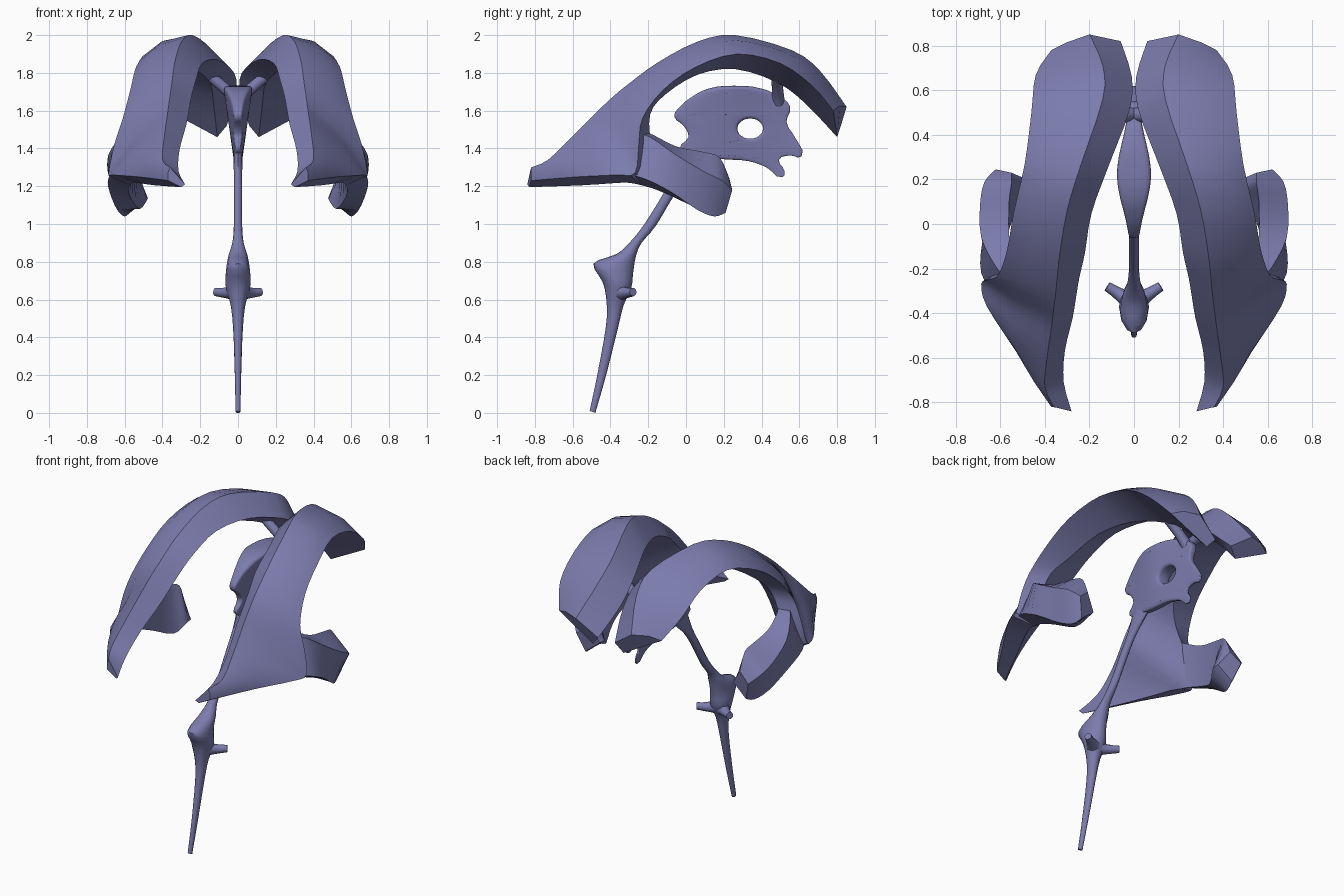
import bpy, bmesh, math
from mathutils import Vector as V

if "Cube" in bpy.data.objects:
    bpy.data.objects.remove(bpy.data.objects["Cube"])

mat = bpy.data.materials.new("violet_grey")
mat.diffuse_color = (.2, .2, .42, 1)
mat.use_nodes = True
mat.node_tree.nodes["Principled BSDF"].inputs["Base Color"].default_value = mat.diffuse_color


def finish(name, bm, angle=40):
    bmesh.ops.recalc_face_normals(bm, faces=bm.faces)
    me = bpy.data.meshes.new(name)
    bm.to_mesh(me)
    bm.free()
    me.materials.append(mat)
    ob = bpy.data.objects.new(name, me)
    bpy.context.collection.objects.link(ob)
    bpy.ops.object.select_all(action='DESELECT')
    ob.select_set(True)
    bpy.context.view_layer.objects.active = ob
    bpy.ops.object.shade_smooth_by_angle(angle=math.radians(angle))
    return ob


def smooth_rings(rings, n):
    # Catmull-Rom interpolation between cross-sections
    out = []
    for i in range(len(rings) - 1):
        q = [rings[max(i - 1, 0)], rings[i], rings[i + 1], rings[min(i + 2, len(rings) - 1)]]
        for k in range(n):
            t = k / n
            out.append([0.5 * (2 * b + (c - a) * t + (2 * a - 5 * b + 4 * c - d) * t * t
                               + (3 * b - a - 3 * c + d) * t ** 3) for a, b, c, d in zip(*q)])
    return out + [rings[-1]]


def loft(name, rings, n=3, sx=1, angle=40):
    bm = bmesh.new()
    vs = [[bm.verts.new((p.x * sx, p.y, p.z)) for p in r] for r in smooth_rings(rings, n)]
    m = len(vs[0])
    for a, b in zip(vs, vs[1:]):
        for j in range(m):
            bm.faces.new((a[j], a[(j + 1) % m], b[(j + 1) % m], b[j]))
    bm.faces.new(vs[0])
    bm.faces.new(vs[-1][::-1])
    return finish(name, bm, angle)


def tube(name, pts, radii, sx):
    rings = []
    for i, p in enumerate(pts):
        d = V(pts[min(i + 1, len(pts) - 1)]) - V(pts[max(i - 1, 0)])
        rot = d.to_track_quat('Z', 'Y')
        rings.append([V(p) + rot @ V((math.cos(a) * radii[i], math.sin(a) * radii[i], 0))
                      for a in (math.tau * k / 10 for k in range(10))])
    return loft(name, rings, 2, sx)


# Lateral arch sections: ridge, lateral edge, underside edge, medial edge
arch = [((.20, .85, 1.62), (.37, .78, 1.60), (.11, .80, 1.46), (.06, .82, 1.52)),
        ((.14, .71, 1.81), (.44, .67, 1.73), (.13, .63, 1.64), (.01, .66, 1.68)),
        ((.14, .56, 1.92), (.46, .50, 1.85), (.15, .48, 1.75), (.02, .51, 1.80)),
        ((.24, .26, 2.00), (.49, .27, 1.90), (.24, .26, 1.82), (.11, .27, 1.87)),
        ((.30, .06, 1.965), (.54, .05, 1.83), (.33, .06, 1.79), (.19, .05, 1.85)),
        ((.335, -.15, 1.855), (.57, -.12, 1.71), (.40, -.11, 1.685), (.22, -.13, 1.77)),
        ((.35, -.30, 1.745), (.61, -.23, 1.56), (.48, -.19, 1.58), (.245, -.24, 1.68)),
        ((.36, -.38, 1.68), (.655, -.25, 1.42), (.55, -.19, 1.42), (.26, -.33, 1.60)),
        ((.37, -.46, 1.605), (.685, -.27, 1.27), (.58, -.21, 1.22), (.275, -.42, 1.52)),
        ((.39, -.60, 1.465), (.66, -.37, 1.26), (.55, -.32, 1.22), (.31, -.57, 1.39)),
        ((.40, -.73, 1.34), (.53, -.57, 1.25), (.44, -.55, 1.205), (.315, -.71, 1.28)),
        ((.36, -.82, 1.30), (.37, -.82, 1.23), (.30, -.83, 1.195), (.28, -.84, 1.21))]
body = []
for sec in arch:
    r, o, l, m = (V(p) for p in sec)
    w = min(1, (o - r).length / .25)
    body.append([r, r.lerp(o, .5) + V((.02, 0, .022)) * w, o, l, m])

# Lower horn: outer top, outer bottom, inner bottom, inner top
horn = [((.54, -.29, 1.49), (.62, -.34, 1.27), (.56, -.30, 1.22), (.50, -.24, 1.50)),
        ((.62, -.19, 1.46), (.685, -.22, 1.24), (.58, -.18, 1.19), (.54, -.17, 1.47)),
        ((.685, -.06, 1.37), (.68, -.08, 1.17), (.57, -.06, 1.14), (.56, -.05, 1.41)),
        ((.69, .09, 1.28), (.64, .06, 1.075), (.52, .08, 1.08), (.56, .10, 1.38)),
        ((.67, .19, 1.23), (.60, .15, 1.04), (.48, .15, 1.13), (.55, .18, 1.35)),
        ((.62, .245, 1.18), (.58, .21, 1.06), (.48, .20, 1.14), (.55, .23, 1.24))]
for side, sx in (("right", 1), ("left", -1)):
    loft(side + "_lateral_arch", body, 3, sx, 35)
    loft(side + "_lower_horn", [[V(p) for p in r] for r in horn], 3, sx, 40)
    tube(side + "_upper_branch", [(0, .49, 1.64), (.06, .485, 1.71), (.17, .48, 1.80)],
         [.035, .03, .03], sx)
    tube(side + "_side_outlet", [(.0, -.36, .65), (.05, -.325, .635), (.12, -.28, .64)],
         [.065, .032, .022], sx)

# Central plate: side outline with a hole, thickness tapering downward and to both ends
outline = [(-.06, 1.57), (-.03, 1.62), (.03, 1.67), (.12, 1.715), (.25, 1.73), (.40, 1.715),
           (.48, 1.68), (.55, 1.62), (.53, 1.54), (.58, 1.45), (.61, 1.36), (.55, 1.365),
           (.49, 1.34), (.52, 1.28), (.51, 1.25), (.43, 1.30), (.33, 1.335), (.20, 1.345),
           (.10, 1.36), (-.03, 1.40), (.015, 1.46), (-.01, 1.52)]
hole = [(.34 + .07 * math.cos(a), 1.505 + .055 * math.sin(a))
        for a in (math.tau * k / 8 for k in range(8))]
cu = bpy.data.curves.new("plate_profile", 'CURVE')
cu.dimensions, cu.fill_mode = '2D', 'BOTH'
cu.bevel_depth, cu.extrude, cu.offset = .018, .032, -.016
cu.bevel_resolution, cu.resolution_u = 2, 3
for pts in (outline, hole):
    sp = cu.splines.new('BEZIER')
    sp.bezier_points.add(len(pts) - 1)
    for b, p in zip(sp.bezier_points, pts):
        b.co = (*p, 0)
        b.handle_left_type = b.handle_right_type = 'AUTO'
    sp.use_cyclic_u = True
tmp = bpy.data.objects.new("plate_profile", cu)
bpy.context.collection.objects.link(tmp)
bpy.context.view_layer.update()
bm = bmesh.new()
me = bpy.data.meshes.new_from_object(tmp.evaluated_get(bpy.context.evaluated_depsgraph_get()))
bm.from_mesh(me)
bpy.data.objects.remove(tmp)
bmesh.ops.remove_doubles(bm, verts=bm.verts, dist=.0005)
for step in range(3):
    long_edges = [e for e in bm.edges if e.calc_length() > .07]
    bmesh.ops.subdivide_edges(bm, edges=long_edges, cuts=1)
    bmesh.ops.triangulate(bm, faces=bm.faces)
for v in bm.verts:
    y, z, x = v.co
    taper = (.7 + 2.6 * max(z - 1.45, -.18)) * (.35 + .75 * math.exp(-((y - .22) / .2) ** 2))
    v.co = (x * taper, y, z)
finish("central_plate", bm, 60)

# Canal and lower chamber: front (y, z), back (y, z), half width
stem = [(.00, 1.41, .13, 1.36, .025), (-.05, 1.28, .01, 1.25, .022), (-.12, 1.16, -.07, 1.14, .022),
        (-.22, 1.0, -.16, .99, .022), (-.30, .90, -.235, .90, .03), (-.37, .84, -.265, .83, .05),
        (-.49, .79, -.28, .74, .062), (-.44, .69, -.29, .66, .066), (-.42, .58, -.33, .57, .04),
        (-.425, .45, -.36, .45, .026), (-.47, .20, -.42, .21, .017), (-.51, .01, -.48, .0, .013)]
rings = []
for yf, zf, yb, zb, w in stem:
    f, b = V((0, yf, zf)), V((0, yb, zb))
    rings.append([f.lerp(b, .5 - .5 * math.cos(a)) + V((w * math.sin(a), 0, 0))
                  for a in (math.tau * k / 12 for k in range(12))])
loft("canal_and_lower_chamber", rings, 3, 1, 50)
